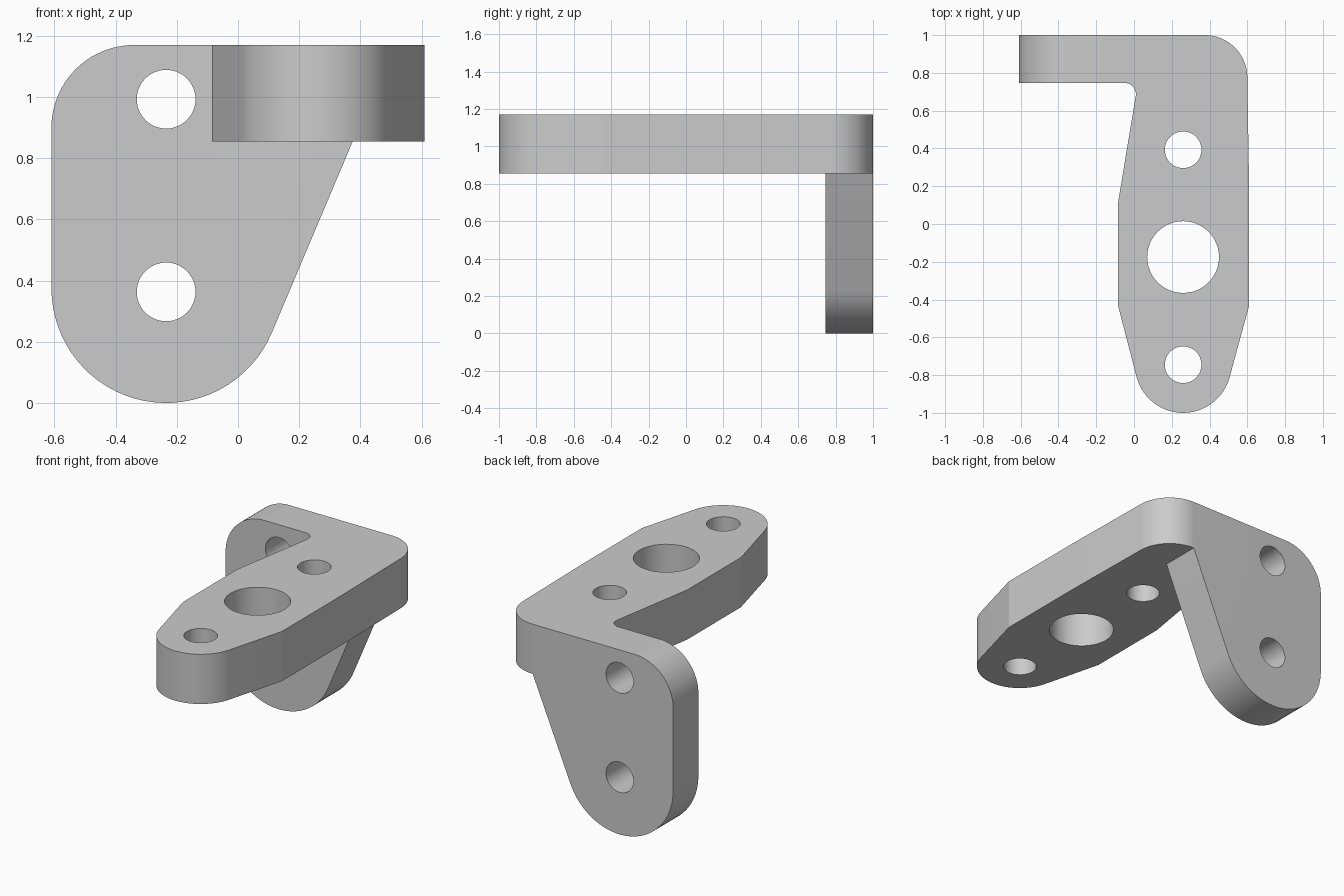
import bpy
import bmesh
from math import sin, cos, radians
from mathutils import Matrix, Vector

cube = bpy.data.objects.get("Cube")
if cube:
    bpy.data.objects.remove(cube, do_unlink=True)

TOP, UNDER, BACK, INNER = 1.17, 0.855, 1.0, 0.747

metal = bpy.data.materials.new("plain grey metal")
metal.use_nodes = True
grey = (0.6, 0.6, 0.6, 1)
metal.diffuse_color = grey
metal.node_tree.nodes["Principled BSDF"].inputs["Base Color"].default_value = grey


def arc(cx, cy, r, start, end, steps=24):
    """Points along an arc, angles in degrees."""
    angles = [radians(start + (end - start) * i / steps) for i in range(steps + 1)]
    return [(cx + r * cos(a), cy + r * sin(a)) for a in angles]


def prism(name, outline, low, high, upright=False):
    """Extrude an outline along z, or along y when upright."""
    bm = bmesh.new()
    place = (lambda u, v: Vector((u, low, v))) if upright else (lambda u, v: Vector((u, v, low)))
    face = bm.faces.new([bm.verts.new(place(u, v)) for u, v in outline])
    step = Vector((0, high - low, 0)) if upright else Vector((0, 0, high - low))
    out = bmesh.ops.extrude_face_region(bm, geom=[face])
    bmesh.ops.translate(bm, vec=step, verts=[g for g in out["geom"] if isinstance(g, bmesh.types.BMVert)])
    bmesh.ops.recalc_face_normals(bm, faces=bm.faces)
    mesh = bpy.data.meshes.new(name)
    bm.to_mesh(mesh)
    bm.free()
    mesh.materials.append(metal)
    obj = bpy.data.objects.new(name, mesh)
    bpy.context.collection.objects.link(obj)
    return obj


def combine(target, tool, operation):
    """Apply an exact boolean and remove the tool."""
    bpy.context.view_layer.objects.active = target
    mod = target.modifiers.new("combine", "BOOLEAN")
    mod.operation, mod.solver, mod.object = operation, "EXACT", tool
    bpy.ops.object.modifier_apply(modifier=mod.name)
    bpy.data.objects.remove(tool, do_unlink=True)


# Horizontal arm: rounded tip, wide middle, rounded back corner, inner fillet
arm_outline = (
    arc(0.26, -0.745, 0.255, -164.8, -15.2)
    + [(0.61, -0.43), (0.61, 0.16)]
    + arc(0.375, 0.775, 0.225, 0, 90)
    + [(-0.1, BACK), (-0.1, INNER)]
    + arc(-0.05, 0.687, 0.06, 90, -9, 10)
    + [(-0.085, 0.11), (-0.085, -0.43)]
)
bracket = prism("angle_bracket", arm_outline, UNDER, TOP)

# Upright mounting plate with a round foot and a slanted edge
plate_outline = (
    arc(-0.235, 0.375, 0.375, -22.9, -180, 32)
    + arc(-0.34, 0.9, 0.27, 180, 90)
    + [(0.375, TOP), (0.375, UNDER)]
)
plate = prism("mounting_plate", plate_outline, INNER, BACK, upright=True)
combine(bracket, plate, "UNION")

# Bolt holes through the arm and the plate
for y, r in ((0.393, 0.097), (-0.175, 0.19), (-0.745, 0.097)):
    cutter = prism("arm_hole", arc(0.26, y, r, 0, 352.5, 47), UNDER - 0.2, TOP + 0.2)
    combine(bracket, cutter, "DIFFERENCE")
for z in (0.993, 0.363):
    cutter = prism("plate_hole", arc(-0.235, z, 0.096, 0, 352.5, 47), INNER - 0.2, BACK + 0.2, upright=True)
    combine(bracket, cutter, "DIFFERENCE")

# Smooth curved walls, keep the rims sharp
bpy.ops.object.select_all(action="DESELECT")
bracket.select_set(True)
bpy.context.view_layer.objects.active = bracket
bpy.ops.object.shade_smooth_by_angle(angle=radians(12))
